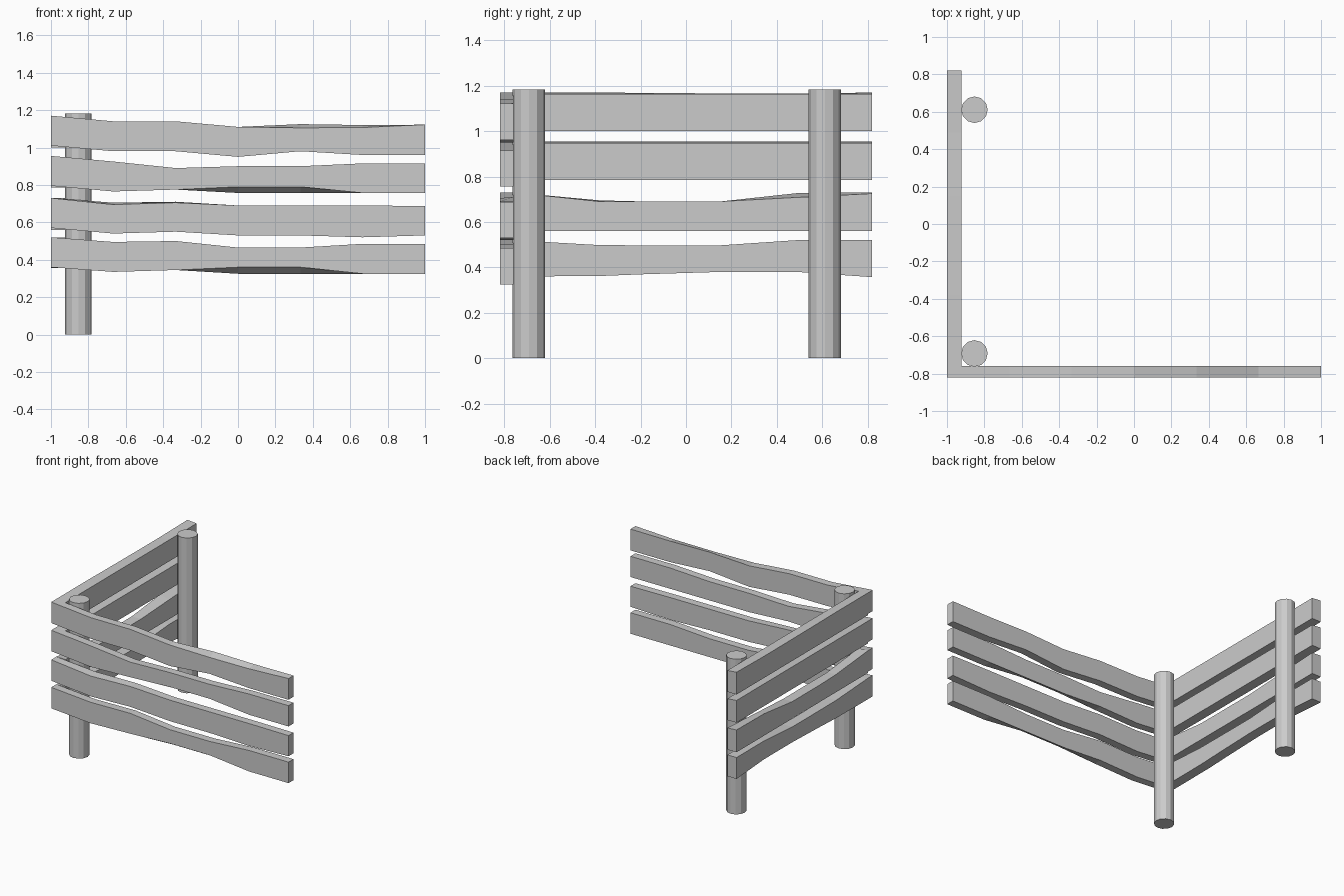
import bpy, bmesh

if "Cube" in bpy.data.objects:
    bpy.data.objects.remove(bpy.data.objects["Cube"])


def plank(name, stations, profile, to_world):
    """Loft a plank; each profile entry is (top_a, top_b, bottom_a, bottom_b)."""
    bm = bmesh.new()
    rings = []
    for s, (ta, tb, ba, bb) in zip(stations, profile):
        corners = [(0, ba), (1, bb), (1, tb), (0, ta)]
        rings.append([bm.verts.new(to_world(s, side, z)) for side, z in corners])
    for r, q in zip(rings, rings[1:]):
        for i in range(4):
            j = (i + 1) % 4
            bm.faces.new((r[i], r[j], q[j], q[i]))
    bm.faces.new(rings[0])
    bm.faces.new(rings[-1][::-1])
    bmesh.ops.recalc_face_normals(bm, faces=bm.faces)
    me = bpy.data.meshes.new(name)
    bm.to_mesh(me)
    bm.free()
    ob = bpy.data.objects.new(name, me)
    bpy.context.collection.objects.link(ob)


def profile(top, bottom, top_b=None, bottom_b=None):
    return list(zip(top, top_b or top, bottom, bottom_b or bottom))


# Front planks run along x (a = front edge, b = back edge)
xs = [-1 + i / 3 for i in range(7)]
front = [
    profile([.52, .495, .50, .465, .465, .485, .485],
            [.36, .335, .345, .36, .36, .325, .325],
            bottom_b=[.36, .335, .345, .325, .325, .325, .325]),
    profile([.73, .695, .705, .69, .69, .69, .687],
            [.57, .54, .55, .53, .53, .52, .53],
            top_b=[.73, .705, .71, .69, .69, .69, .687]),
    profile([.955, .925, .89, .90, .90, .915, .915],
            [.795, .765, .775, .79, .79, .757, .757],
            bottom_b=[.795, .765, .775, .757, .757, .757, .757]),
    profile([1.17, 1.14, 1.14, 1.11, 1.105, 1.107, 1.122],
            [1.01, .98, .98, .95, .98, .96, .96],
            top_b=[1.17, 1.14, 1.14, 1.11, 1.125, 1.12, 1.122]),
]
for i, p in enumerate(front):
    plank(f"front_plank_{i + 1}", xs, p,
          lambda s, side, z: (s, -.82 + .06 * side, z))

# Side planks run along y (a = outer edge, b = inner edge)
ys = [-.76, -.38, -.18, .15, .49, .82]
side_planks = [
    profile([.52, .498, .497, .497, .52, .52], [.36, .362, .37, .38, .38, .357]),
    profile([.73, .695, .69, .69, .727, .73], [.56] * 6,
            top_b=[.73, .69, .69, .69, .708, .725]),
    profile([.955] * 6, [.785] * 6, top_b=[.948] * 6),
    profile([1.17, 1.17, 1.168, 1.166, 1.165, 1.17], [1.0] * 6, top_b=[1.163] * 6),
]
for i, p in enumerate(side_planks):
    plank(f"side_plank_{i + 1}", ys, p,
          lambda s, side, z: (-1 + .077 * side, s, z))

# Round posts inside the corner
for name, y in (("corner_post", -.692), ("rear_post", .611)):
    bpy.ops.mesh.primitive_cylinder_add(vertices=12, radius=.071, depth=1.183,
                                        location=(-.853, y, .5915),
                                        rotation=(0, 0, 1.5707963))
    bpy.context.object.name = name
